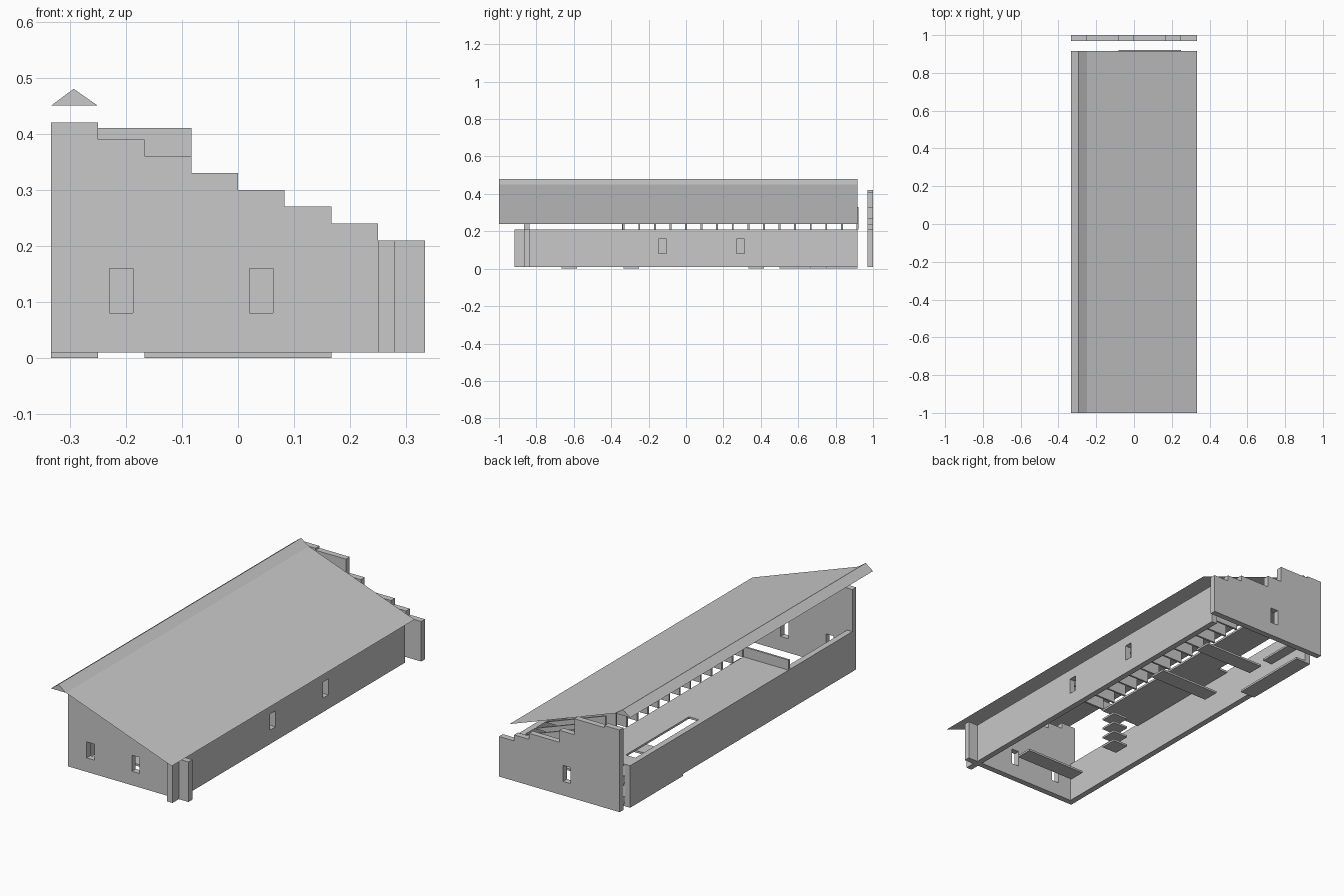
import bpy, bmesh
from mathutils import Vector

cube = bpy.data.objects.get("Cube")
if cube:
    bpy.data.objects.remove(cube, do_unlink=True)

U = 1 / 12            # plan module
T = 0.03              # wall thickness
BASE, EAVE = 0.01, 0.21
HALF = 4 * U          # half width
BACK = 11 * U         # rear end of the side walls and roof
FRONT = -0.867        # outer face of the front wall

grey = bpy.data.materials.new("light_grey")
grey.use_nodes = True
grey.diffuse_color = (0.58, 0.58, 0.58, 1)
grey.node_tree.nodes["Principled BSDF"].inputs["Base Color"].default_value = grey.diffuse_color


def finish(name, bm):
    mesh = bpy.data.meshes.new(name)
    bm.to_mesh(mesh)
    bm.free()
    mesh.materials.append(grey)
    obj = bpy.data.objects.new(name, mesh)
    bpy.context.collection.objects.link(obj)
    return obj


def prism(name, profile, y0, y1):
    """Extrude an x-z profile along y."""
    bm = bmesh.new()
    face = bm.faces.new([bm.verts.new((x, y0, z)) for x, z in profile])
    moved = bmesh.ops.extrude_face_region(bm, geom=[face])["geom"]
    verts = [v for v in moved if isinstance(v, bmesh.types.BMVert)]
    bmesh.ops.translate(bm, verts=verts, vec=Vector((0, y1 - y0, 0)))
    bmesh.ops.recalc_face_normals(bm, faces=bm.faces)
    return finish(name, bm)


def box(name, x0, x1, y0, y1, z0, z1):
    return prism(name, [(x0, z0), (x1, z0), (x1, z1), (x0, z1)], y0, y1)


def stepped_wall(name, steps, y0, y1):
    """Wall whose top steps down; steps are (right end in modules, height)."""
    profile = [(HALF, BASE), (-HALF, BASE)]
    x = -HALF
    for end, z in steps:
        profile += [(x, z), (end * U, z)]
        x = end * U
    return prism(name, profile, y0, y1)


def cut_windows(wall, centres, axis):
    """Cut narrow window openings through a wall at the given centres."""
    w, low, high = 0.021, 0.08, 0.16
    cutters = []
    for c in centres:
        if axis == "x":
            ys = [v.co.y for v in wall.data.vertices]
            cutter = box("window_cutter", c - w, c + w, min(ys) - 0.02, max(ys) + 0.02, low, high)
        else:
            xs = [v.co.x for v in wall.data.vertices]
            cutter = box("window_cutter", min(xs) - 0.02, max(xs) + 0.02, c - w, c + w, low, high)
        cutter.hide_render = True
        mod = wall.modifiers.new("window", "BOOLEAN")
        mod.operation = "DIFFERENCE"
        mod.object = cutter
        cutters.append(cutter)
    graph = bpy.context.evaluated_depsgraph_get()
    result = bpy.data.meshes.new_from_object(wall.evaluated_get(graph))
    wall.modifiers.clear()
    wall.data = result
    for cutter in cutters:
        bpy.data.objects.remove(cutter, do_unlink=True)


# Front and rear stepped walls
front = stepped_wall("front_wall", [(i - 3, 0.42 - 0.03 * i) for i in range(8)], FRONT, FRONT + T)
cut_windows(front, [-2.5 * U, 0.5 * U], "x")
rear = stepped_wall("rear_wall", [(-3, 0.42), (-1, 0.41), (0, 0.33), (2, 0.27), (3, 0.24), (4, EAVE)], 1 - T, 1)
cut_windows(rear, [-0.5 * U], "x")

# Side walls; the inset right one runs on past the front wall
right = box("right_side_wall", 3 * U, 3 * U + T, -BACK, BACK, BASE, EAVE)
cut_windows(right, [-1.5 * U, 3.5 * U], "y")
box("left_side_wall", -HALF, T - HALF, FRONT + T, BACK, BASE, EAVE)

# Roof: solid ridge cap and thin sloping sheet
prism("ridge_cap", [(-HALF, 0.45), (-3 * U, 0.45), (-0.293, 0.48)], -1, BACK)
bm = bmesh.new()
bm.faces.new([bm.verts.new(p) for p in
              ((-3 * U, -1, 0.45), (HALF, -1, 0.24), (HALF, BACK, 0.24), (-3 * U, BACK, 0.45))])
finish("roof_sheet", bm)

# Upper floor with a stair opening beside the wall
inner = T - HALF
box("upper_floor", -3 * U, -U, -4 * U, BACK, 0.20, EAVE)
box("upper_floor_front_edge", inner, -3 * U, -4 * U, 4 * U, 0.20, EAVE)
box("upper_floor_rear_edge", inner, -3 * U, 10 * U, BACK, 0.20, EAVE)
box("floor_parapet", -HALF, -U, -4 * U - 0.01, -4 * U, EAVE, 0.26)

# Row of thin triangular rafters
for i in range(16):
    y = (i - 4) * U - 0.005
    prism("rafter", [(-U, EAVE), (3 * U, EAVE), (-U, 0.33)], y, y + 0.01)

# Low benches across the ground
for y in (-8, 4, 8):
    box("bench", -2 * U, 2 * U, y * U, (y + 1) * U, 0, BASE)

# Stair plates along the left wall
box("lower_stair_plate", -HALF, -3 * U, 6 * U, BACK, 0, BASE)
box("upper_stair_plate", inner, -3 * U, 8 * U, BACK, 0.10, 0.11)

# Stack of small shelves
for i in range(4):
    box("shelf", -2 * U, -U, -4 * U, -3 * U, 0.05 * i, 0.05 * i + 0.01)
